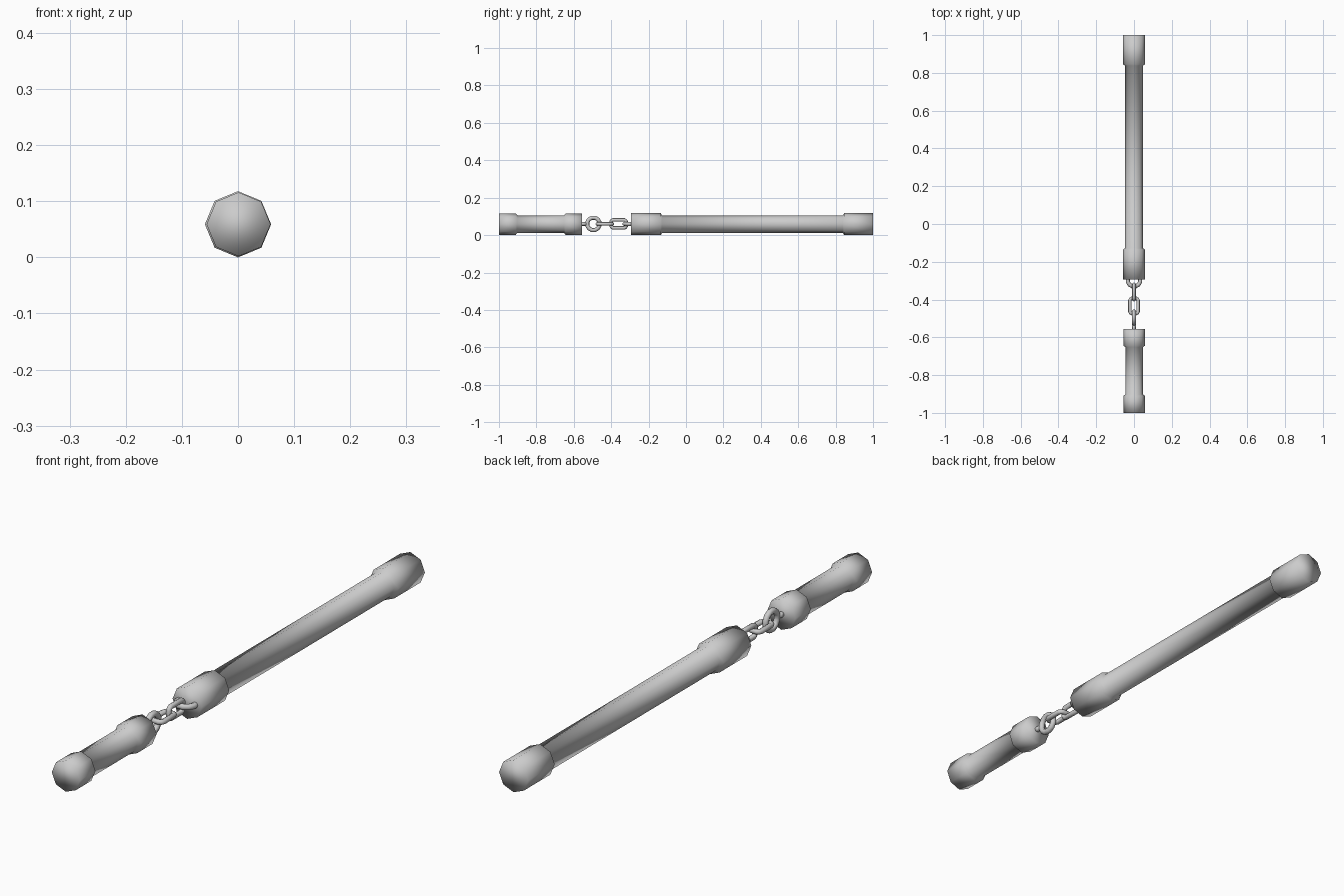
import bpy, bmesh
from math import cos, sin, pi
from mathutils import Vector

old = bpy.data.objects.get("Cube")
if old:
    bpy.data.objects.remove(old, do_unlink=True)

steel = bpy.data.materials.new("plain grey")
steel.use_nodes = True
GREY = (0.6, 0.6, 0.6, 1)
steel.diffuse_color = GREY
steel.node_tree.nodes["Principled BSDF"].inputs["Base Color"].default_value = GREY


def finish(name, bm):
    bmesh.ops.recalc_face_normals(bm, faces=bm.faces)
    for f in bm.faces:
        f.smooth = True
    mesh = bpy.data.meshes.new(name)
    bm.to_mesh(mesh)
    bm.free()
    mesh.materials.append(steel)
    obj = bpy.data.objects.new(name, mesh)
    bpy.context.collection.objects.link(obj)
    return obj


def bridge(bm, a, b):
    n = len(a)
    for i in range(n):
        bm.faces.new((a[i], a[(i + 1) % n], b[(i + 1) % n], b[i]))


def lathe(name, profile, x, z, sides=8):
    """Turn (y, radius) stations around a lengthwise axis."""
    bm = bmesh.new()
    loops = [[bm.verts.new((x + r * sin(2 * pi * i / sides), y, z + r * cos(2 * pi * i / sides)))
              for i in range(sides)] for y, r in profile]
    for a, b in zip(loops, loops[1:]):
        bridge(bm, a, b)
    bm.faces.new(loops[0])
    bm.faces.new(loops[-1])
    return finish(name, bm)


def link(name, y, half_len, half_wid, tube, upright, corner=None, steps=12, sides=8):
    """Closed tube: a round ring, or a rounded oblong when corner is given."""
    path = []
    for i in range(steps):
        a = 2 * pi * (i + 0.5) / steps
        c, s = cos(a), sin(a)
        if corner:
            u = (half_len - corner) * (1 if c > 0 else -1) + corner * c
            v = (half_wid - corner) * (1 if s > 0 else -1) + corner * s
        else:
            u, v = half_len * c, half_wid * s
        path.append(Vector((u, v)))
    bm = bmesh.new()
    loops = []
    for i, p in enumerate(path):
        t = (path[(i + 1) % steps] - path[i - 1]).normalized()
        out = Vector((t.y, -t.x))
        loop = []
        for k in range(sides):
            b = 2 * pi * k / sides
            q = p + out * tube * cos(b)
            w = tube * sin(b)
            co = (w, y + q.x, 0.06 + q.y) if upright else (q.y, y + q.x, 0.06 + w)
            loop.append(bm.verts.new(co))
        loops.append(loop)
    for i in range(steps):
        bridge(bm, loops[i - 1], loops[i])
    return finish(name, bm)


# Two octagonal rods with thicker end sleeves
lathe("long_handle", [(-0.295, 0.059), (-0.135, 0.059), (-0.128, 0.047),
                      (0.838, 0.047), (0.846, 0.059), (1.0, 0.059)], 0, 0.059)
lathe("short_striker", [(-1.0, 0.057), (-0.91, 0.057), (-0.902, 0.047),
                        (-0.652, 0.047), (-0.644, 0.057), (-0.555, 0.057)], 0.001, 0.059)

# Eyes fixed to the rods
link("striker_eye", -0.495, 0.034, 0.034, 0.011, True)
lathe("striker_eye_stem", [(-0.57, 0.01), (-0.53, 0.01)], 0, 0.06)
link("handle_eye", -0.297, 0.034, 0.034, 0.011, False)

# Loose chain links
link("upright_link", -0.36, 0.041, 0.022, 0.0095, True, corner=0.014)
link("flat_link", -0.434, 0.041, 0.022, 0.0095, False, corner=0.014)
